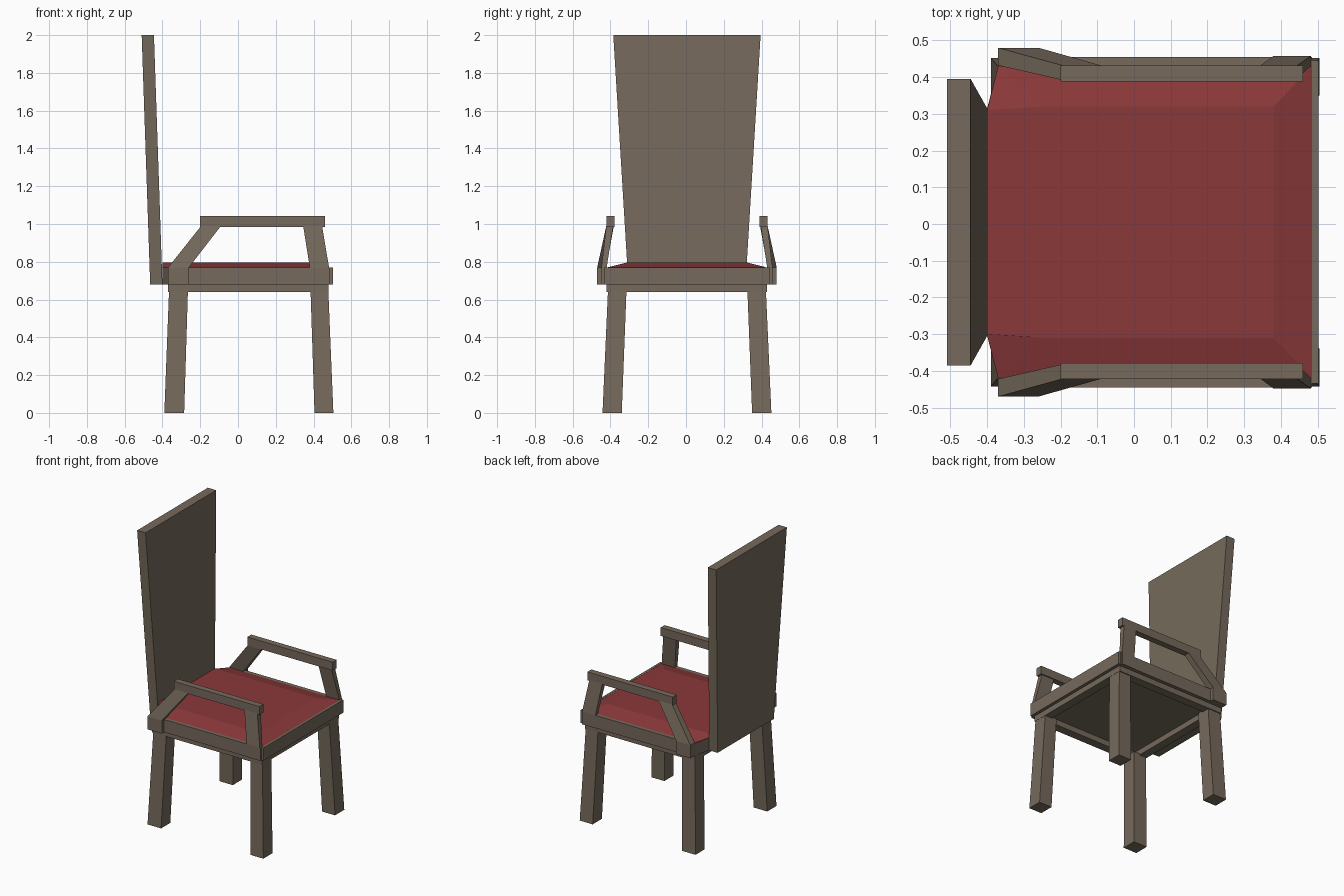
import bpy, bmesh

if "Cube" in bpy.data.objects:
    bpy.data.objects.remove(bpy.data.objects["Cube"])

YC = 0.005  # symmetry plane of the chair


def material(name, rgb):
    m = bpy.data.materials.new(name)
    m.diffuse_color = (*rgb, 1.0)
    m.use_nodes = True
    m.node_tree.nodes["Principled BSDF"].inputs["Base Color"].default_value = m.diffuse_color
    return m


WOOD = material("brown wood", (0.181, 0.144, 0.107))
RED = material("red fabric", (0.258, 0.040, 0.042))


def loft(name, rings, mat):
    """Closed solid through rings of (z, [(x, y), ...])."""
    bm = bmesh.new()
    loops = [[bm.verts.new((x, y + YC, z)) for x, y in pts] for z, pts in rings]
    n = len(loops[0])
    for a, b in zip(loops, loops[1:]):
        for i in range(n):
            j = (i + 1) % n
            bm.faces.new((a[i], a[j], b[j], b[i]))
    bm.faces.new(loops[0][::-1])
    bm.faces.new(loops[-1])
    bmesh.ops.recalc_face_normals(bm, faces=bm.faces)
    me = bpy.data.meshes.new(name)
    bm.to_mesh(me)
    bm.free()
    me.materials.append(mat)
    ob = bpy.data.objects.new(name, me)
    bpy.context.collection.objects.link(ob)
    return ob


def rect(x0, x1, y0, y1):
    return [(x0, y0), (x1, y0), (x1, y1), (x0, y1)]


def outline(*half):
    """Mirror half an outline across the symmetry plane."""
    return list(half) + [(x, -y) for x, y in reversed(half)]


# seat frame and cushion
frame = outline((0.50, 0.435), (-0.37, 0.425), (-0.40, 0.31))
loft("seat_frame", [(0.68, frame), (0.767, frame)], WOOD)
loft("front_rail", [(0.68, rect(0.485, 0.502, -0.44, 0.44)),
                    (0.77, rect(0.485, 0.502, -0.44, 0.44))], WOOD)
loft("seat_cushion", [
    (0.76, outline((0.485, 0.425), (-0.37, 0.425), (-0.40, 0.31))),
    (0.769, outline((0.485, 0.425), (-0.37, 0.425), (-0.40, 0.31))),
    (0.797, outline((0.38, 0.315), (-0.25, 0.315), (-0.40, 0.305)))], RED)

# backrest, leaning and widening upward
loft("backrest", [(0.68, rect(-0.465, -0.40, -0.31, 0.31)),
                  (2.0, rect(-0.51, -0.445, -0.39, 0.39))], WOOD)

# open apron under the seat
for name, r in (("front_apron", rect(0.42, 0.48, -0.425, 0.425)),
                ("rear_apron", rect(-0.37, -0.31, -0.425, 0.425))):
    loft(name, [(0.64, r), (0.685, r)], WOOD)

for s, side in ((1, "left"), (-1, "right")):
    def r(x0, x1, y0, y1):
        return rect(x0, x1, s * y0, s * y1)

    q = r(-0.315, 0.425, 0.365, 0.425)
    loft(side + "_apron", [(0.64, q), (0.685, q)], WOOD)

    # splayed legs
    loft(side + "_rear_leg", [(0, r(-0.39, -0.285, 0.345, 0.447)),
                              (0.65, r(-0.365, -0.265, 0.32, 0.418))], WOOD)
    loft(side + "_front_leg", [(0, r(0.405, 0.505, 0.345, 0.447)),
                               (0.65, r(0.384, 0.478, 0.32, 0.418))], WOOD)

    # side rail and arm
    q = r(-0.37, 0.485, 0.422, 0.45)
    loft(side + "_side_rail", [(0.68, q), (0.769, q)], WOOD)
    q = r(-0.37, -0.26, 0.427, 0.475)
    loft(side + "_rear_arm_post", [(0.68, q), (0.77, q),
                                   (0.99, r(-0.195, -0.09, 0.387, 0.427))], WOOD)
    q = r(0.38, 0.482, 0.425, 0.453)
    loft(side + "_front_arm_post", [(0.68, q), (0.77, q),
                                    (0.99, r(0.345, 0.445, 0.39, 0.427))], WOOD)
    q = r(-0.20, 0.46, 0.383, 0.427)
    loft(side + "_armrest", [(0.985, q), (1.043, q)], WOOD)
